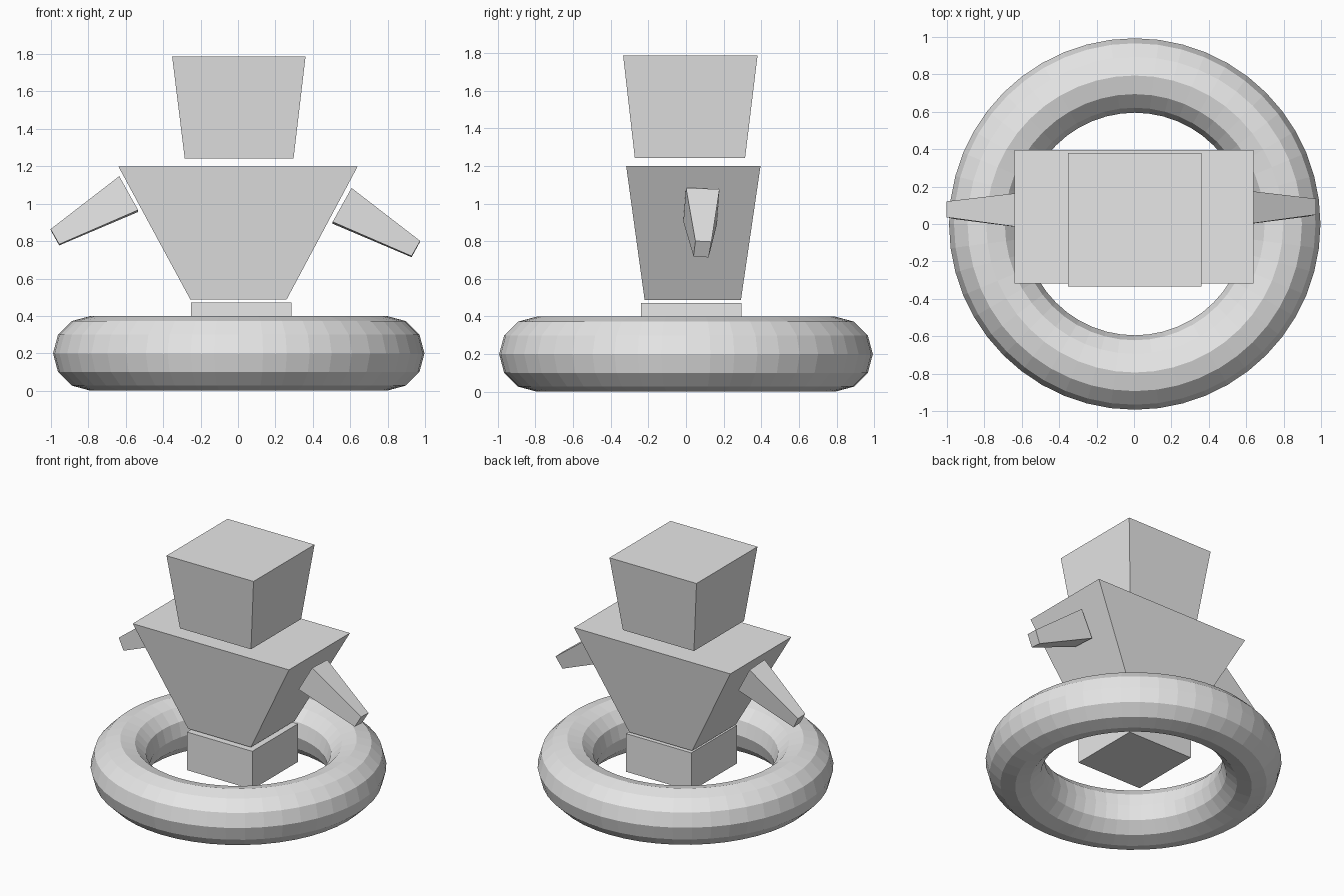
import bpy
import bmesh

if "Cube" in bpy.data.objects:
    bpy.data.objects.remove(bpy.data.objects["Cube"])

grey = bpy.data.materials.new("light grey")
grey.diffuse_color = (0.8, 0.8, 0.8, 1)
grey.use_nodes = True
grey.node_tree.nodes["Principled BSDF"].inputs["Base Color"].default_value = grey.diffuse_color


def hexahedron(name, ring_a, ring_b):
    """Six-sided block lofted between two four-point rings."""
    bm = bmesh.new()
    a = [bm.verts.new(p) for p in ring_a]
    b = [bm.verts.new(p) for p in ring_b]
    bm.faces.new(a)
    bm.faces.new(b)
    for i in range(4):
        j = (i + 1) % 4
        bm.faces.new((a[i], a[j], b[j], b[i]))
    bmesh.ops.recalc_face_normals(bm, faces=bm.faces)
    mesh = bpy.data.meshes.new(name)
    bm.to_mesh(mesh)
    bm.free()
    mesh.materials.append(grey)
    obj = bpy.data.objects.new(name, mesh)
    bpy.context.collection.objects.link(obj)
    return obj


def rect(x0, x1, y0, y1, z):
    return [(x0, y0, z), (x1, y0, z), (x1, y1, z), (x0, y1, z)]


# Ring around the base
bpy.ops.mesh.primitive_torus_add(major_radius=0.794, minor_radius=0.199,
                                 major_segments=48, minor_segments=12,
                                 location=(0.004, 0, 0.2))
ring = bpy.context.object
ring.name = "ring"
ring.data.materials.append(grey)

# Waist block, tapered torso and tapered head
hexahedron("waist", rect(-0.25, 0.285, -0.24, 0.295, 0.19),
           rect(-0.25, 0.285, -0.24, 0.295, 0.472))
hexahedron("torso", rect(-0.255, 0.26, -0.22, 0.292, 0.488),
           rect(-0.64, 0.64, -0.318, 0.396, 1.2))
hexahedron("head", rect(-0.285, 0.297, -0.272, 0.314, 1.243),
           rect(-0.352, 0.361, -0.334, 0.38, 1.786))

# Arms: tapered, slightly twisted; the left one is mirrored and sits higher
shoulder = [(0.607, 0.0, 1.084), (0.607, 0.178, 1.076),
            (0.506, 0.165, 0.893), (0.506, -0.014, 0.903)]
hand = [(0.974, 0.05, 0.801), (0.974, 0.135, 0.797),
        (0.928, 0.12, 0.714), (0.928, 0.04, 0.72)]
for name, sx, off in (("right_arm", 1, (0, 0, 0)),
                      ("left_arm", -1, (-0.028, -0.014, 0.063))):
    rings = [[(sx * x + off[0], y + off[1], z + off[2]) for x, y, z in pts]
             for pts in (shoulder, hand)]
    hexahedron(name, *rings)
